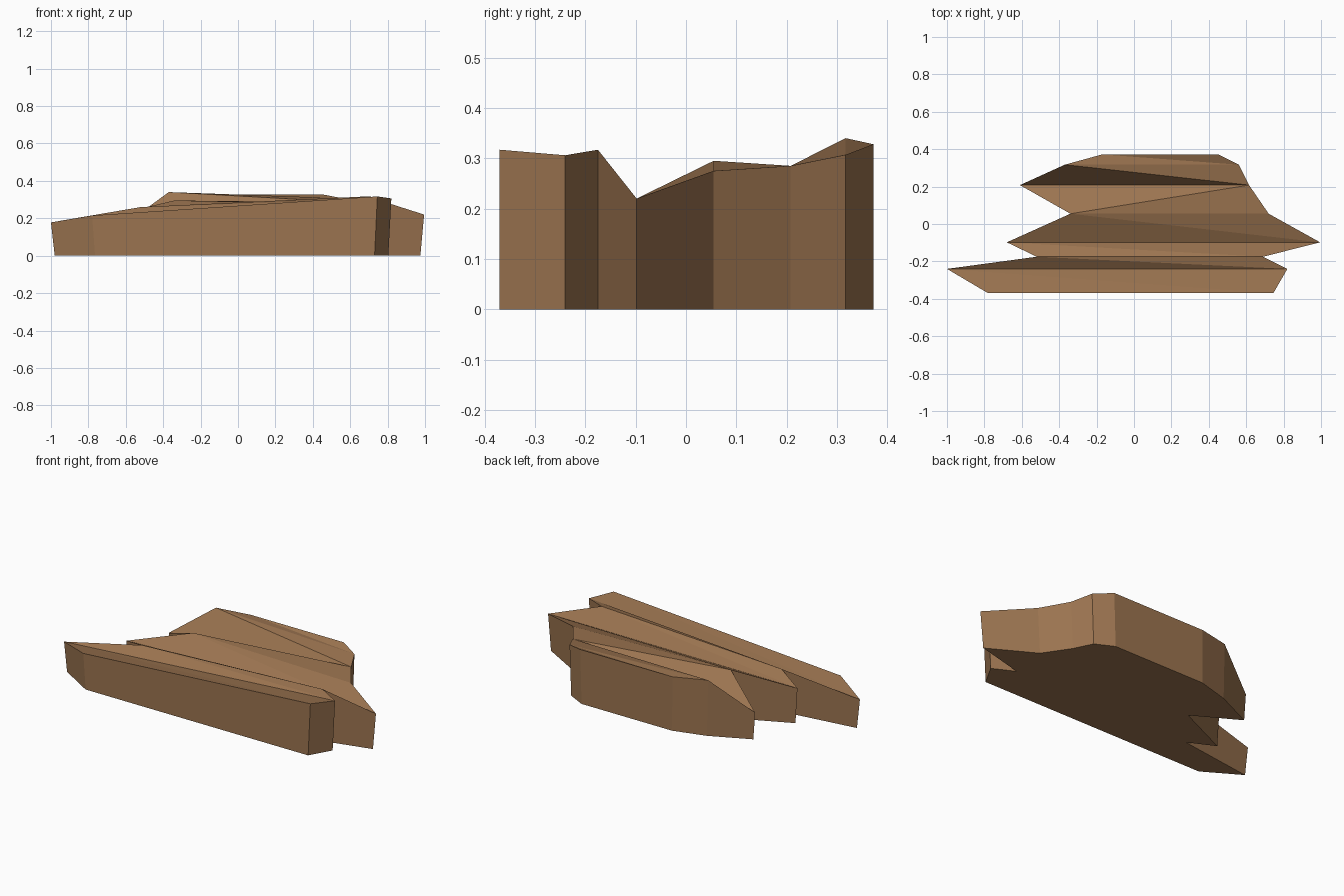
import bpy
import bmesh

cube = bpy.data.objects.get("Cube")
if cube:
    bpy.data.objects.remove(cube, do_unlink=True)

# Weathered brown stone
stone = bpy.data.materials.new("brown_stone")
stone.use_nodes = True
colour = (0.33, 0.175, 0.08, 1.0)
stone.diffuse_color = colour
stone.node_tree.nodes["Principled BSDF"].inputs["Base Color"].default_value = colour

# Cross-sections from front to back: y, right edge (x, z), left edge (x, z)
sections = [
    (-0.37, (-0.78, 0.215), (0.745, 0.317)),
    (-0.24, (-1.00, 0.178), (0.82, 0.306)),
    (-0.175, (-0.52, 0.26), (0.69, 0.317)),
    (-0.098, (-0.68, 0.215), (0.995, 0.22)),
    (0.055, (-0.34, 0.295), (0.72, 0.275)),
    (0.208, (-0.61, 0.165), (0.615, 0.285)),
    (0.317, (-0.37, 0.34), (0.56, 0.307)),
    (0.372, (-0.17, 0.328), (0.45, 0.328)),
]
TAPER = 0.98       # the base is a little narrower than the top
REVERSED_FOLD = 4  # strip whose crease runs the other way

bm = bmesh.new()
rings = []
for y, (x0, z0), (x1, z1) in sections:
    corners = [(x0 * TAPER, y, 0), (x1 * TAPER, y, 0), (x1, y, z1), (x0, y, z0)]
    rings.append([bm.verts.new(c) for c in corners])

# Jagged sides, flat base and creased top between neighbouring sections
for i, (a, b) in enumerate(zip(rings, rings[1:])):
    bm.faces.new((a[0], b[0], b[1], a[1]))
    bm.faces.new((a[1], b[1], b[2], a[2]))
    bm.faces.new((a[3], b[3], b[0], a[0]))
    if i == REVERSED_FOLD:
        bm.faces.new((a[3], a[2], b[2]))
        bm.faces.new((a[3], b[2], b[3]))
    else:
        bm.faces.new((a[3], a[2], b[3]))
        bm.faces.new((a[2], b[2], b[3]))

# Front and back walls
bm.faces.new(rings[0])
bm.faces.new(rings[-1][::-1])
bmesh.ops.recalc_face_normals(bm, faces=bm.faces)

mesh = bpy.data.meshes.new("rock_slab")
bm.to_mesh(mesh)
bm.free()
mesh.materials.append(stone)
rock = bpy.data.objects.new("rock_slab", mesh)
bpy.context.collection.objects.link(rock)
